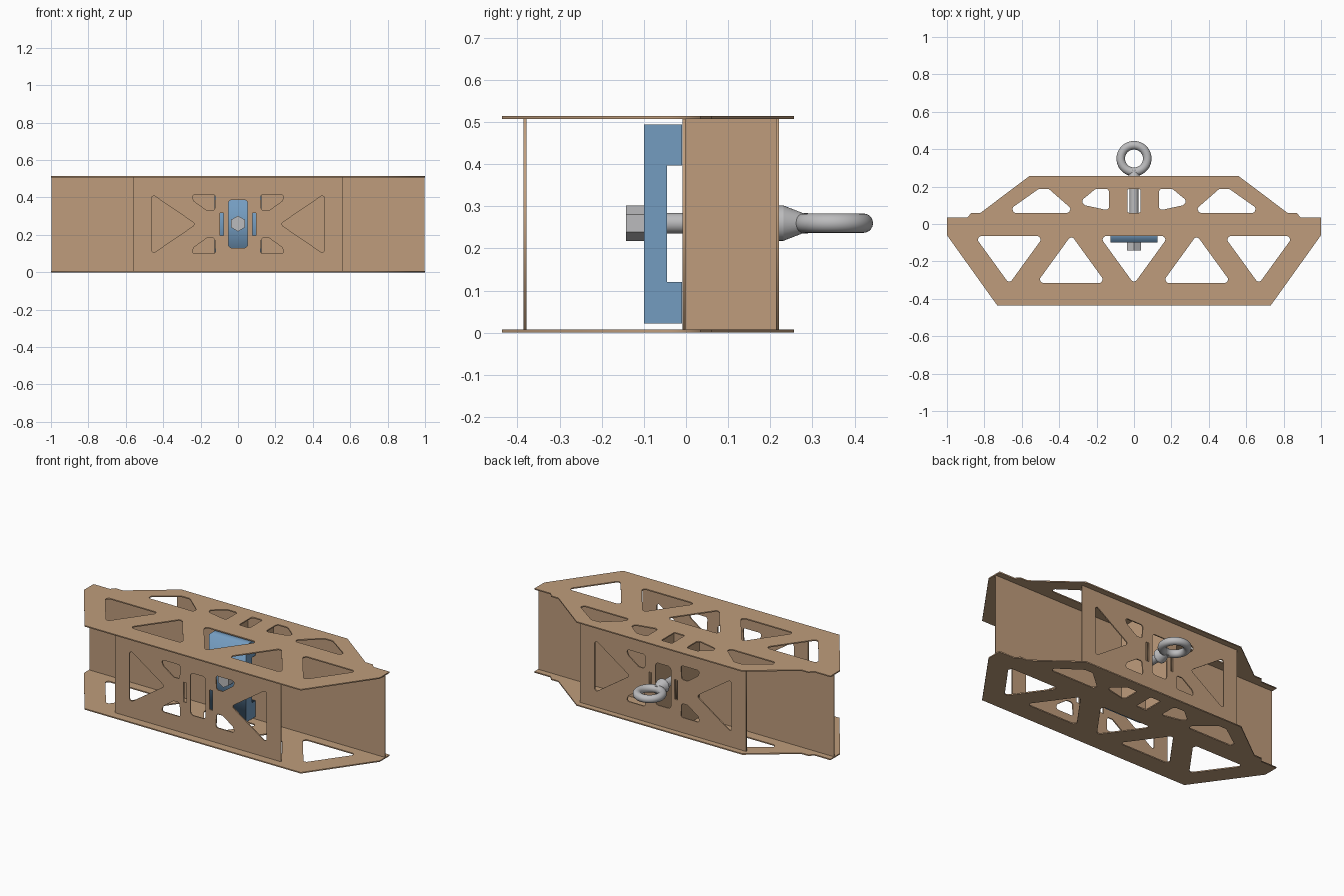
import bpy, bmesh, math
from mathutils import Vector, Matrix

if "Cube" in bpy.data.objects:
    bpy.data.objects.remove(bpy.data.objects["Cube"], do_unlink=True)


def material(name, rgb, metallic=0.0):
    m = bpy.data.materials.new(name)
    m.use_nodes = True
    m.diffuse_color = (*rgb, 1)
    m.node_tree.nodes["Principled BSDF"].inputs["Base Color"].default_value = (*rgb, 1)
    return m


TAN = material("tan plywood", (0.52, 0.335, 0.2))
BLUE = material("blue bracket paint", (0.175, 0.335, 0.53))
STEEL = material("grey steel", (0.5, 0.5, 0.51))

T = 0.007          # sheet thickness
H = 0.514          # overall height
MID = H / 2


def rounded(points, r, steps=5):
    """Fillet every corner of a closed polygon."""
    out = []
    for i, p in enumerate(points):
        p = Vector(p)
        a = (Vector(points[i - 1]) - p).normalized()
        b = (Vector(points[(i + 1) % len(points)]) - p).normalized()
        half = a.angle(b) / 2
        centre = p + (a + b).normalized() * (r / math.sin(half))
        start = p + a * (r / math.tan(half)) - centre
        end = p + b * (r / math.tan(half)) - centre
        for k in range(steps + 1):
            t = k / steps
            out.append(centre + start.lerp(end, t).normalized() * r)
    return out


def mirror_x(polys):
    return polys + [[(-x, y) for x, y in p] for p in polys]


def add_object(name, mesh, mat):
    ob = bpy.data.objects.new(name, mesh)
    bpy.context.collection.objects.link(ob)
    mesh.materials.clear()
    mesh.materials.append(mat)
    return ob


def sheet(name, outline, holes, thick, matrix, mat=TAN):
    """Flat sheet with cut-outs, centred on its own plane."""
    cu = bpy.data.curves.new(name, "CURVE")
    cu.dimensions = "2D"
    cu.fill_mode = "BOTH"
    cu.extrude = thick / 2
    for loop in [outline] + holes:
        sp = cu.splines.new("POLY")
        sp.points.add(len(loop) - 1)
        for pt, co in zip(sp.points, loop):
            pt.co = (co[0], co[1], 0, 1)
        sp.use_cyclic_u = True
    tmp = bpy.data.objects.new(name + "_curve", cu)
    bpy.context.collection.objects.link(tmp)
    deps = bpy.context.evaluated_depsgraph_get()
    mesh = bpy.data.meshes.new_from_object(tmp.evaluated_get(deps))
    bpy.data.objects.remove(tmp, do_unlink=True)
    mesh.transform(matrix)
    return add_object(name, mesh, mat)


def rect(x0, x1, y0, y1):
    return [(x0, y0), (x1, y0), (x1, y1), (x0, y1)]


# Top and bottom truss plates
half = [(0.73, -0.437), (1, -0.06), (1, 0.035), (0.89, 0.035),
        (0.87, 0.06), (0.82, 0.06), (0.56, 0.256)]
outline = half + [(-x, y) for x, y in reversed(half)]


def down_triangle(cx):
    return [(cx - 0.185, -0.065), (cx + 0.185, -0.065), (cx, -0.32)]


side_holes = [
    down_triangle(0.667),
    [(0.15, -0.315), (0.52, -0.315), (0.335, -0.06)],
    [(0.31, 0.06), (0.69, 0.06), (0.51, 0.187), (0.455, 0.187)],
    [(0.133, 0.188), (0.205, 0.188), (0.285, 0.122), (0.262, 0.1), (0.133, 0.072)],
]
plate_holes = [rounded(p, 0.018) for p in mirror_x(side_holes) + [down_triangle(0)]]
plate_holes.append(rounded(rect(-0.036, 0.036, 0.06, 0.187), 0.01))
for name, z in (("bottom_plate", T / 2), ("top_plate", H - T / 2)):
    sheet(name, outline, plate_holes, T, Matrix.Translation((0, 0, z)))


# Upright walls
def upright(y):
    return Matrix.Translation((0, y, 0)) @ Matrix.Rotation(math.pi / 2, 4, "X")


small = [(0.12, 0.415), (0.25, 0.415), (0.235, 0.38), (0.165, 0.33), (0.125, 0.33)]
wall_side = [
    [(0.463, 0.095), (0.463, H - 0.095), (0.225, MID)],
    small,
    [(x, H - z) for x, z in small],
]
wall_holes = [rounded(p, 0.013) for p in mirror_x(wall_side)]
wall_holes += mirror_x([rect(0.077, 0.097, 0.197, 0.317)])
wall_holes.append(rounded(rect(-0.052, 0.052, 0.13, 0.387), 0.02))
for name, y in (("front_wall", -0.382), ("back_wall", 0.217)):
    sheet(name, rect(-0.56, 0.56, T, H - T), wall_holes, T, upright(y))
sheet("middle_wall", rect(-0.998, 0.998, T, H - T), [], T, upright(-0.005))

# Cross ribs with a tab through the back wall slots
TO_SIDE = Matrix(((0, 0, 1, 0), (1, 0, 0, 0), (0, 1, 0, 0), (0, 0, 0, 1)))
rib = [(-0.002, T), (0.2135, T), (0.2135, 0.2), (0.221, 0.2),
       (0.221, 0.314), (0.2135, 0.314), (0.2135, H - T), (-0.002, H - T)]
for name, x in (("left_rib", 0.087), ("right_rib", -0.087)):
    sheet(name, rib, [], T, Matrix.Translation((x, 0, 0)) @ TO_SIDE)

# U-shaped clamp bracket
bracket = [(-0.1, 0.022), (-0.009, 0.022), (-0.009, 0.12), (-0.045, 0.12),
           (-0.045, 0.397), (-0.009, 0.397), (-0.009, 0.494), (-0.1, 0.494)]
sheet("clamp_bracket", bracket, [], 0.25, TO_SIDE, BLUE)


# Eye bolt, lying along y
def cone(name, r1, r2, y0, y1, sides, smooth=True):
    bm = bmesh.new()
    bmesh.ops.create_cone(bm, cap_ends=True, segments=sides,
                          radius1=r1, radius2=r2, depth=y1 - y0)
    bm.transform(Matrix.Translation((0, (y0 + y1) / 2, MID + 0.003))
                 @ Matrix.Rotation(-math.pi / 2, 4, "X"))
    mesh = bpy.data.meshes.new(name)
    bm.to_mesh(mesh)
    bm.free()
    ob = add_object(name, mesh, STEEL)
    if smooth:
        shade(ob)
    return ob


def shade(ob):
    bpy.ops.object.select_all(action="DESELECT")
    ob.select_set(True)
    bpy.context.view_layer.objects.active = ob
    bpy.ops.object.shade_smooth_by_angle(angle=math.radians(35))


cone("bolt_shank", 0.024, 0.024, -0.12, 0.29, 32)
cone("bolt_nut", 0.042, 0.042, -0.142, -0.1, 6, smooth=False)
cone("eye_collar_rim", 0.042, 0.042, 0.221, 0.231, 32)
cone("eye_collar", 0.042, 0.023, 0.231, 0.28, 32)

bpy.ops.mesh.primitive_torus_add(major_radius=0.071, minor_radius=0.023,
                                 major_segments=48, minor_segments=20,
                                 location=(0, 0.35, MID + 0.003))
ring = bpy.context.object
ring.name = "eye_ring"
ring.data.materials.append(STEEL)
shade(ring)
